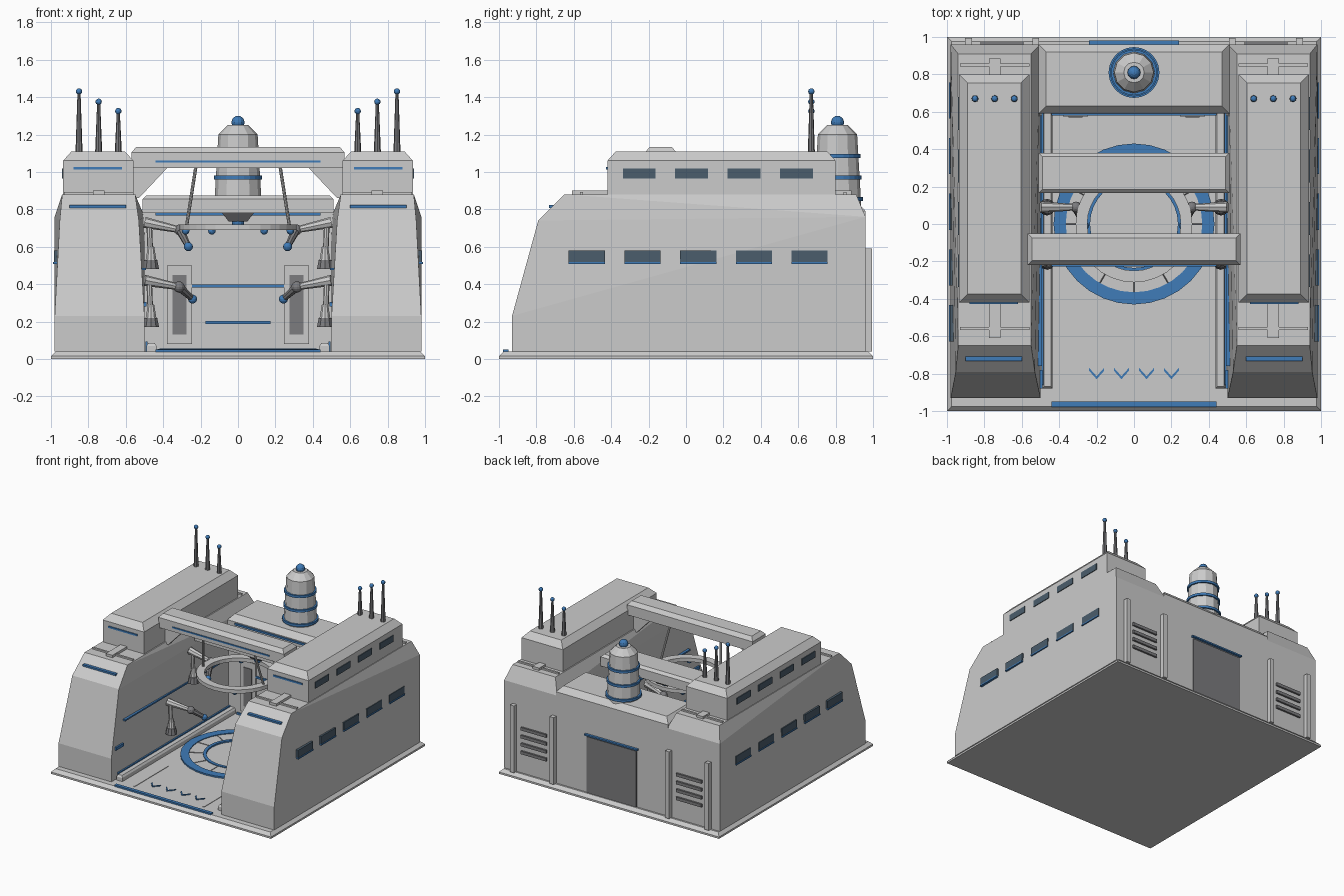
import bpy, bmesh
from math import pi, sin, cos
from mathutils import Vector

if "Cube" in bpy.data.objects:
    bpy.data.objects.remove(bpy.data.objects["Cube"])


def material(name, rgb):
    m = bpy.data.materials.new(name)
    m.diffuse_color = (*rgb, 1)
    m.use_nodes = True
    m.node_tree.nodes["Principled BSDF"].inputs["Base Color"].default_value = m.diffuse_color
    return m


BLUE = material("blue_light", (0.05, 0.2, 0.48))
GLASS = material("window_glass", (0.07, 0.11, 0.15))
DARK = material("dark_metal", (0.2, 0.2, 0.21))


def finish(name, bm, mat=None):
    bmesh.ops.recalc_face_normals(bm, faces=bm.faces[:])
    me = bpy.data.meshes.new(name)
    bm.to_mesh(me)
    bm.free()
    ob = bpy.data.objects.new(name, me)
    bpy.context.collection.objects.link(ob)
    if mat:
        me.materials.append(mat)
    return ob


def hull(name, pts, mat=None):
    bm = bmesh.new()
    for p in pts:
        bm.verts.new(p)
    bmesh.ops.convex_hull(bm, input=bm.verts[:])
    bmesh.ops.dissolve_limit(bm, angle_limit=0.01, verts=bm.verts[:], edges=bm.edges[:])
    return finish(name, bm, mat)


def rect(x, y, z, inset=0):
    i = inset
    return [(a, b, z) for a in (min(x) + i, max(x) - i) for b in (min(y) + i, max(y) - i)]


def box(name, x, y, z, mat=None, chamfer=0, drop=0):
    """Box from ranges; chamfer insets the top, drop is the chamfer height."""
    pts = rect(x, y, z[0]) + rect(x, y, z[1] - drop)
    if chamfer:
        pts += rect(x, y, z[1], chamfer)
    return hull(name, pts, mat)


def rod(name, a, b, r1, r2=None, mat=None, sides=8):
    a, b = Vector(a), Vector(b)
    bm = bmesh.new()
    bmesh.ops.create_cone(bm, cap_ends=True, segments=sides, radius1=r1,
                          radius2=r1 if r2 is None else r2, depth=(b - a).length)
    ob = finish(name, bm, mat)
    ob.rotation_mode = 'QUATERNION'
    ob.rotation_quaternion = (b - a).to_track_quat('Z', 'Y')
    ob.location = (a + b) / 2
    return ob


def ball(name, c, r, mat=BLUE):
    bm = bmesh.new()
    bmesh.ops.create_uvsphere(bm, u_segments=12, v_segments=8, radius=r)
    ob = finish(name, bm, mat)
    ob.location = c
    return ob


def ring(name, c, r0, r1, z, mat=None, n=32):
    """Flat annulus with rectangular section."""
    bm = bmesh.new()
    prof = [(r0, z[0]), (r1, z[0]), (r1, z[1]), (r0, z[1])]
    loops = [[bm.verts.new((c[0] + r * cos(2 * pi * i / n), c[1] + r * sin(2 * pi * i / n), h))
              for r, h in prof] for i in range(n)]
    for i in range(n):
        a, b = loops[i], loops[(i + 1) % n]
        for k in range(4):
            bm.faces.new((a[k], a[(k + 1) % 4], b[(k + 1) % 4], b[k]))
    return finish(name, bm, mat)


# base slab
hull("base_slab", rect((-1, 1), (-1, 1), 0) + rect((-1, 1), (-1, 1), 0.015)
     + rect((-1, 1), (-1, 1), 0.04, 0.025))

for s in (-1, 1):
    def sx(a, b):
        return (s * a, s * b)

    # side building: sloped front, tapered flanks
    prof = [(-0.93, 0.04, 0.5, 0.98), (-0.93, 0.23, 0.5, 0.98), (0.96, 0.04, 0.5, 0.98),
            (0.96, 0.76, 0.5, 0.98), (-0.79, 0.74, 0.53, 0.953),
            (-0.65, 0.88, 0.55, 0.94), (0.91, 0.88, 0.55, 0.94)]
    hull("side_building", [(s * x, y, z) for y, z, a, b in prof for x in (a, b)])
    box("upper_block", sx(0.56, 0.935), (-0.42, 0.8), (0.88, 1.11), chamfer=0.045, drop=0.05)

    # windows
    for y in (-0.25, 0.03, 0.31, 0.59):
        box("upper_window", sx(0.9, 0.941), (y - 0.088, y + 0.088), (0.965, 1.017), GLASS)
    for y in (-0.53, -0.233, 0.065, 0.363, 0.66):
        box("lower_window", sx(0.92, 0.985), (y - 0.097, y + 0.097), (0.518, 0.58), GLASS)
        box("window_sill_light", sx(0.92, 0.99), (y - 0.097, y + 0.097), (0.508, 0.518), BLUE)

    # light strips
    box("block_front_light", sx(0.62, 0.88), (-0.428, -0.4), (1.012, 1.026), BLUE)
    box("slope_light", sx(0.6, 0.9), (-0.732, -0.70), (0.808, 0.822), BLUE)
    box("inner_wall_light", sx(0.492, 0.54), (-0.76, 0.58), (0.475, 0.487), BLUE)
    box("inner_short_light", sx(0.49, 0.53), (-0.88, -0.78), (0.28, 0.305), BLUE)

    # roof rails and stubs
    for y, y0, y1 in ((-0.56, -0.61, -0.42), (0.85, 0.79, 0.885)):
        box("roof_rail", sx(0.56, 0.93), (y - 0.008, y + 0.008), (0.875, 0.892))
        box("roof_stub", sx(0.715, 0.775), (y0, y1), (0.875, 0.9))

    # antennas
    for x, top in ((0.64, 1.325), (0.745, 1.375), (0.85, 1.43)):
        rod("antenna", (s * x, 0.67, 1.1), (s * x, 0.67, top), 0.019, 0.008, DARK)
        ball("antenna_tip", (s * x, 0.67, top), 0.017)

    # rear columns and vents
    for x in (0.525, 0.885):
        box("rear_column", sx(x - 0.018, x + 0.018), (0.95, 0.995), (0.04, 0.59))
    for i in range(4):
        z = 0.2 + 0.065 * i
        box("rear_vent", sx(0.59, 0.82), (0.95, 0.975), (z, z + 0.025), DARK)

    # floor curb, floor line, panel on the inner back wall
    box("floor_curb", sx(0.435, 0.49), (-0.88, 0.6), (0.04, 0.085), chamfer=0.01, drop=0.015)
    box("curb_light", sx(0.483, 0.495), (-0.86, 0.59), (0.04, 0.092), BLUE)
    box("floor_line", sx(0.308, 0.322), (-0.9, -0.46), (0.038, 0.044))
    box("wall_panel", sx(0.245, 0.38), (0.575, 0.62), (0.08, 0.5))
    box("wall_panel_inset", sx(0.275, 0.35), (0.57, 0.6), (0.13, 0.45), DARK)

    # front beam gussets and ring hangers
    hull("beam_gusset", [(s * x, y, z) for x, z in ((0.56, 1.03), (0.37, 1.03), (0.53, 0.86), (0.56, 0.86))
                         for y in (-0.15, -0.12)])
    rod("ring_hanger", (s * 0.225, -0.13, 1.03), (s * 0.275, -0.06, 0.71), 0.009)

    # jointed service arms, upper and lower
    for y, z, el, tip in ((0.09, 0.73, (0.31, 0.09, 0.69), (0.265, -0.01, 0.6)),
                          (-0.2, 0.42, (0.315, -0.16, 0.385), (0.243, -0.09, 0.32))):
        S = lambda p: (s * p[0], p[1], p[2])
        rod("arm_pedestal", S((0.465, y, z - 0.25)), S((0.465, y, z - 0.2)), 0.045, 0.035, DARK, 10)
        rod("arm_cone", S((0.465, y, z - 0.2)), S((0.465, y, z - 0.13)), 0.03, 0.018, None, 10)
        rod("arm_post", S((0.47, y, z - 0.13)), S((0.475, y, z)), 0.015)
        rod("upper_arm", S((0.5, y, z)), S(el), 0.03, 0.017)
        ball("elbow", S(el), 0.03, DARK)
        rod("fore_arm", S(el), S(tip), 0.024, 0.016, DARK)
        ball("arm_tip", S(tip), 0.024)

# back wall with doorway and lights
box("back_wall", (-0.51, 0.51), (0.59, 0.96), (0.04, 0.835), chamfer=0.04, drop=0.045)
box("rear_door", (-0.225, 0.225), (0.95, 0.968), (0.04, 0.5), DARK)
box("rear_door_light", (-0.24, 0.24), (0.95, 0.98), (0.51, 0.522), BLUE)
for x, z in ((0.25, 0.39), (0.175, 0.195), (0.44, 0.775), (0.42, 0.048)):
    box("back_wall_light", (-x, x), (0.58, 0.6), (z - 0.008, z + 0.008), BLUE)

# overhead beams
box("front_beam", (-0.57, 0.57), (-0.22, -0.05), (1.02, 1.133), chamfer=0.025, drop=0.03)
box("front_beam_light", (-0.44, 0.44), (-0.226, -0.2), (1.05, 1.061), BLUE)
box("rear_beam", (-0.51, 0.51), (0.165, 0.38), (0.78, 0.875), chamfer=0.02, drop=0.02)
hull("emitter_bracket", rect((-0.085, 0.085), (0.2, 0.34), 0.78)
     + rect((-0.05, 0.05), (0.23, 0.31), 0.735), DARK)
ball("emitter", (0, 0.26, 0.73), 0.033)

# hanging ring with small emitters
ring("hanging_ring", (0, 0), 0.25, 0.312, (0.69, 0.72))
for i in range(6):
    a = pi / 3 * i
    ball("ring_emitter", (0.28 * cos(a), 0.28 * sin(a), 0.685), 0.02)

# floor landing pad
ring("pad_outer_ring", (0, 0), 0.365, 0.43, (0.036, 0.052), BLUE)
ring("pad_middle_ring", (0, 0), 0.26, 0.365, (0.036, 0.046))
ring("pad_inner_ring", (0, 0), 0.235, 0.26, (0.036, 0.052), BLUE)
for i in range(12):
    a = pi / 6 * i
    rod("pad_divider", (0.26 * cos(a), 0.26 * sin(a), 0.044), (0.365 * cos(a), 0.365 * sin(a), 0.044), 0.005, None, DARK, 4)

# floor chevrons and entry light
for x in (-0.2, -0.067, 0.067, 0.2):
    for s in (-1, 1):
        hull("chevron", [(x + s * u, v + d, z) for u, v in ((0, -0.83), (0.04, -0.785))
                         for d in (0, 0.016) for z in (0.038, 0.046)], BLUE)
box("entry_light", (-0.44, 0.44), (-0.978, -0.95), (0.036, 0.05), BLUE)

# rear signal tower
rod("signal_tower", (0, 0.81, 0.82), (0, 0.81, 1.2), 0.127, 0.105, None, 12)
rod("tower_cap", (0, 0.81, 1.2), (0, 0.81, 1.25), 0.105, 0.055, None, 12)
ball("tower_beacon", (0, 0.81, 1.265), 0.035)
for z, r in ((0.855, 0.136), (0.97, 0.128), (1.085, 0.122)):
    ring("tower_ring", (0, 0.81), r - 0.03, r, (z - 0.01, z + 0.01), BLUE, 24)
